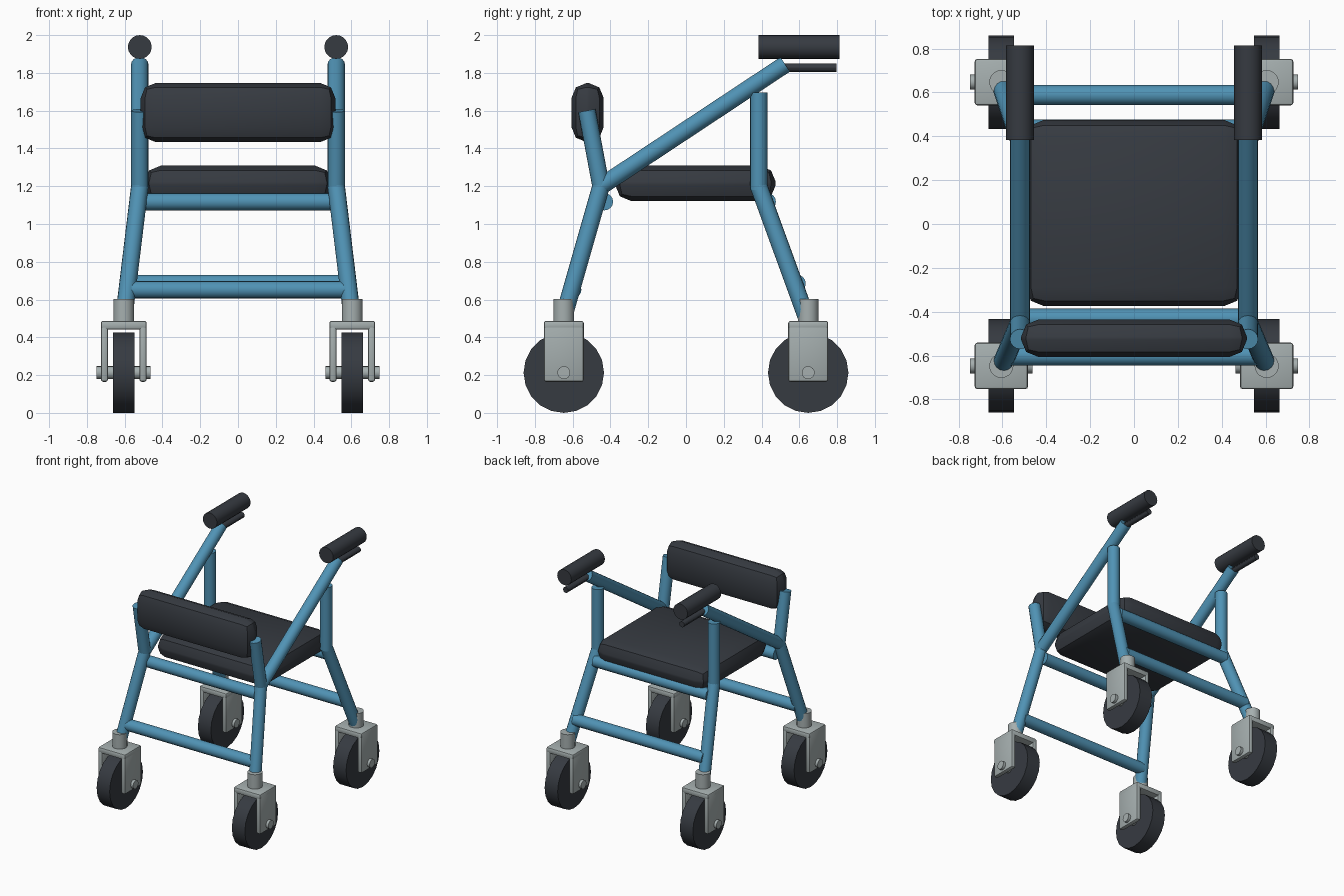
import bpy
from mathutils import Vector

cube = bpy.data.objects.get("Cube")
if cube:
    bpy.data.objects.remove(cube, do_unlink=True)


def material(name, rgb):
    m = bpy.data.materials.new(name)
    m.use_nodes = True
    m.diffuse_color = (*rgb, 1)
    m.node_tree.nodes["Principled BSDF"].inputs["Base Color"].default_value = (*rgb, 1)
    return m


BLUE = material("blue_paint", (0.08, 0.29, 0.46))
DARK = material("dark_padding", (0.037, 0.043, 0.053))
GREY = material("grey_metal", (0.38, 0.43, 0.43))


def finish(name, mat):
    ob = bpy.context.object
    ob.name = name
    ob.data.materials.append(mat)
    bpy.ops.object.shade_smooth_by_angle()
    return ob


def tube(name, a, b, radius, mat, sides=16):
    """Cylinder running from point a to point b."""
    a, b = Vector(a), Vector(b)
    bpy.ops.mesh.primitive_cylinder_add(
        vertices=sides, radius=radius, depth=(b - a).length, location=(a + b) / 2,
        rotation=(b - a).to_track_quat("Z", "Y").to_euler())
    return finish(name, mat)


def block(name, centre, size, bevel, segments, mat):
    """Box with bevelled edges."""
    bpy.ops.mesh.primitive_cube_add(size=1, location=centre)
    ob = bpy.context.object
    ob.scale = size
    bpy.ops.object.transform_apply(location=False, rotation=False, scale=True)
    mod = ob.modifiers.new("soft_edges", "BEVEL")
    mod.width, mod.segments = bevel, segments
    bpy.ops.object.modifier_apply(modifier=mod.name)
    return finish(name, mat)


R = 0.046          # frame tube radius
RAIL_X = 0.52      # side frame position
WHEEL_X, WHEEL_Y, WHEEL_R = 0.605, 0.647, 0.213

# Caster wheels with forks
for end, sy in (("front", -1), ("rear", 1)):
    for side, sx in (("left", 1), ("right", -1)):
        tag = f"{end}_{side}"
        x, y = sx * WHEEL_X, sy * WHEEL_Y
        tube(f"{tag}_wheel", (x - 0.058, y, WHEEL_R), (x + 0.058, y, WHEEL_R),
             WHEEL_R, DARK, 20)
        tube(f"{tag}_axle", (x - 0.143, y, WHEEL_R), (x + 0.143, y, WHEEL_R), 0.034, GREY)
        block(f"{tag}_fork_crown", (x, y, 0.464), (0.243, 0.212, 0.046), 0.012, 2, GREY)
        for n, dx in (("inner", -sx), ("outer", sx)):
            block(f"{tag}_fork_{n}_plate", (x + dx * 0.102, y, 0.325),
                  (0.039, 0.212, 0.322), 0.014, 2, GREY)
        tube(f"{tag}_stem", (x, y, 0.47), (x, y, 0.603), 0.055, GREY, 20)

# Side frames, grips and levers
for side, s in (("left", 1), ("right", -1)):
    x = s * RAIL_X
    foot_x = s * WHEEL_X
    front_joint = (x, -0.45, 1.2)
    rear_joint = (x, 0.385, 1.2)
    tube(f"front_{side}_leg", (foot_x, -0.65, 0.5), front_joint, R, BLUE)
    tube(f"rear_{side}_leg", (foot_x, 0.64, 0.5), rear_joint, R, BLUE)
    tube(f"{side}_rear_post", (x, 0.385, 1.18), (x, 0.385, 1.695), R, BLUE)
    tube(f"{side}_push_rail", front_joint, (x, 0.525, 1.845), R, BLUE)
    tube(f"{side}_backrest_support", front_joint, (x, -0.525, 1.6), R, BLUE)
    tube(f"{side}_grip", (x, 0.384, 1.937), (x, 0.813, 1.937), 0.063, DARK, 20)
    tube(f"{side}_brake_lever", (x, 0.5, 1.828), (x, 0.796, 1.828), 0.023, DARK, 12)

# Cross bars
for name, half, y, z in (("front_upper", 0.51, -0.432, 1.118), ("rear_upper", 0.51, 0.43, 1.118),
                         ("front_lower", 0.58, -0.6, 0.652), ("rear_lower", 0.58, 0.588, 0.685)):
    tube(f"{name}_crossbar", (-half, y, z), (half, y, z), R, BLUE)

# Padding
block("seat", (0, 0.05, 1.215), (0.99, 0.85, 0.187), 0.085, 2, DARK)
block("backrest", (0, -0.521, 1.59), (1.03, 0.17, 0.312), 0.078, 2, DARK)
